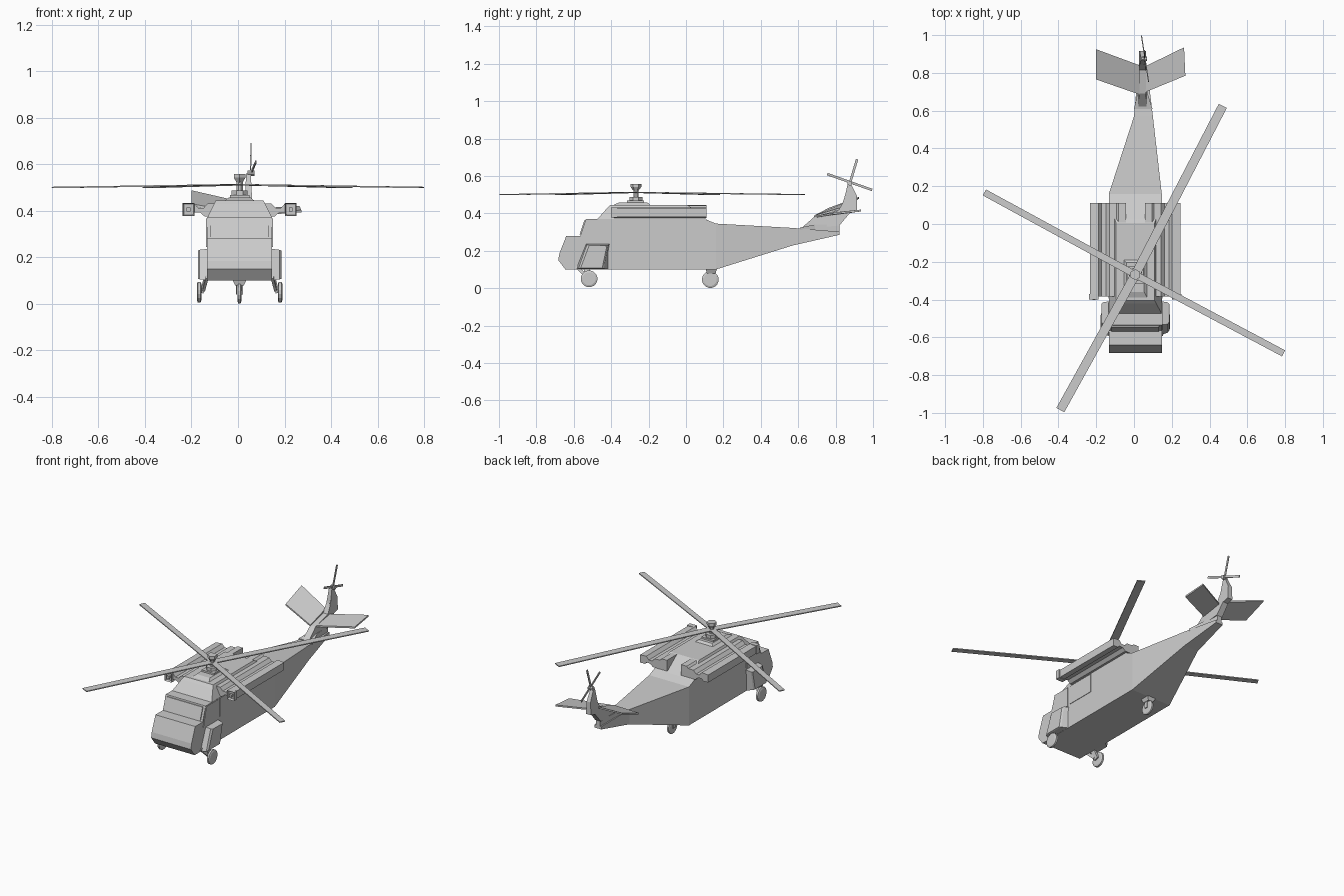
import bpy, bmesh, math
from mathutils import Vector

if "Cube" in bpy.data.objects:
    bpy.data.objects.remove(bpy.data.objects["Cube"])

CX = 0.007  # fuselage centre line
FIN_X = 0.045


def loft(name, rings):
    """Skin a list of equal-length point rings and cap both ends."""
    bm = bmesh.new()
    rs = [[bm.verts.new(p) for p in r] for r in rings]
    n = len(rs[0])
    for a, b in zip(rs, rs[1:]):
        for i in range(n):
            j = (i + 1) % n
            bm.faces.new((a[i], a[j], b[j], b[i]))
    bm.faces.new(rs[0])
    bm.faces.new(rs[-1])
    bmesh.ops.recalc_face_normals(bm, faces=bm.faces)
    me = bpy.data.meshes.new(name)
    bm.to_mesh(me)
    bm.free()
    ob = bpy.data.objects.new(name, me)
    bpy.context.collection.objects.link(ob)
    return ob


def side_prism(name, prof, x0, x1):
    return loft(name, [[(x, y, z) for y, z in prof] for x in (x0, x1)])


def rect_y(y, x0, x1, z0, z1):
    return [(x0, y, z0), (x1, y, z0), (x1, y, z1), (x0, y, z1)]


def rect_z(z, x0, x1, y0, y1):
    return [(x0, y0, z), (x1, y0, z), (x1, y1, z), (x0, y1, z)]


def box(name, x0, x1, y0, y1, z0, z1):
    return loft(name, [rect_y(y0, x0, x1, z0, z1), rect_y(y1, x0, x1, z0, z1)])


def bar(name, a, b, wide, w, t):
    """Flat bar from a to b; wide is the direction of its width."""
    a, b = Vector(a), Vector(b)
    d = (b - a).normalized()
    u = Vector(wide)
    u = (u - d * u.dot(d)).normalized()
    v = d.cross(u)
    sec = [(-1, -1), (1, -1), (1, 1), (-1, 1)]
    return loft(name, [[p + u * i * w / 2 + v * j * t / 2 for i, j in sec] for p in (a, b)])


def turned(name, prof, loc, sides, axis='Z'):
    """Lathe (radius, height) pairs about an axis."""
    rings = []
    for r, h in prof:
        ring = []
        for i in range(sides):
            a = 2 * math.pi * (i + .5) / sides
            c, s = r * math.cos(a), r * math.sin(a)
            ring.append(Vector(loc) + Vector((c, s, h) if axis == 'Z' else (h, c, s)))
        rings.append(ring)
    return loft(name, rings)


# Fuselage with stepped nose
side_prism("fuselage", [(-.59, .10), (-.645, .10), (-.683, .15), (-.677, .185), (-.64, .28), (-.565, .28),
                        (-.535, .37), (.10, .37), (.16, .345), (.16, .10)], -.133, .147)

# Tail boom, drifting toward the fin line
loft("tail_boom", [rect_y(.16, -.133, .147, .10, .345),
                   rect_y(.57, 0, .10, .228, .322),
                   rect_y(.82, .022, .070, .285, .302)])

# Fairing between boom and fin
loft("fin_fairing", [rect_y(.61, .0, .098, .31, .324),
                     rect_y(.69, .018, .072, .31, .34),
                     rect_y(.82, .03, .06, .30, .34)])

# Fin, thinner toward the top
fin = [(.61, .315), (.69, .385), (.815, .415), (.845, .47), (.865, .56), (.88, .56),
       (.915, .49), (.915, .41), (.875, .40), (.82, .335)]
loft("tail_fin", [[(FIN_X + s * (.022 - .05 * max(0, z - .32)), y, z) for y, z in fin] for s in (-1, 1)])

# Stabilisers: the left one is raised
stabs = {
    "left_stabiliser": [(.03, .685, .383), (-.20, .765, .425), (-.20, .925, .483), (.03, .84, .43)],
    "right_stabiliser": [(.06, .698, .383), (.272, .785, .398), (.265, .935, .415), (.06, .835, .405)],
}
for name, pts in stabs.items():
    loft(name, [[(x, y, z + d) for x, y, z in pts] for d in (-.005, .005)])

# Tail rotor
bar("tail_blade_1", (.077, .755, .61), (.040, .995, .525), (0, .3, 1), .013, .005)
bar("tail_blade_2", (.056, .915, .69), (.052, .84, .44), (0, 1, .3), .013, .005)
turned("tail_rotor_hub", [(.013, 0), (.013, .03)], (.04, .876, .562), 8, 'X')

# Upper housing on the cabin roof
loft("roof_housing", [rect_z(.368, -.133, .147, -.475, .11),
                      rect_z(.43, -.103, .117, -.42, .03),
                      rect_z(.445, -.095, .109, -.405, .005)])
loft("rotor_fairing", [rect_z(.44, -.06, .074, -.40, -.185),
                       rect_z(.457, -.04, .054, -.36, -.205)])

# Ridged engine slab and intake box on each side
ridge = [(.05, .375), (.05, .444), (.088, .443), (.10, .432), (.137, .431), (.155, .412), (.178, .412),
         (.195, .432), (.24, .428), (.24, .38), (.205, .38), (.195, .392), (.17, .392), (.15, .375)]
for s, side in ((-1, "left"), (1, "right")):
    loft(side + "_engine_slab", [[(CX + s * x, y, z) for x, z in ridge]
                                 for y in (-.385, .11)])
    # hollow intake frame
    bm = bmesh.new()
    bmesh.ops.create_cube(bm, size=1)
    for v in bm.verts:
        v.co = Vector((CX + s * .22 + v.co.x * .05, -.385 + v.co.y * .03, .405 + v.co.z * .055))
    bm.normal_update()
    front = [f for f in bm.faces if f.normal.y < -.9]
    bmesh.ops.inset_region(bm, faces=front, thickness=.009)
    for v in front[0].verts:
        v.co.y += .022
    me = bpy.data.meshes.new(side + "_intake")
    bm.to_mesh(me)
    bm.free()
    bpy.context.collection.objects.link(bpy.data.objects.new(side + "_intake", me))
    box(side + "_intake_core", CX + s * .22 - .008, CX + s * .22 + .008, -.402, -.37, .397, .413)

    # Cockpit and cabin windows
    xs = CX + s * .139
    box(side + "_cabin_window", xs, xs + s * .004, -.395, -.21, .25, .367)
    side_prism(side + "_cockpit_window", [(-.562, .245), (-.415, .245), (-.415, .367), (-.533, .367)],
               xs, xs + s * .005)

    # Wheel fairing, narrower at its outer face
    inner = [(-.59, .10), (-.535, .237), (-.408, .237), (-.41, .10)]
    outer = [(-.575, .105), (-.53, .232), (-.415, .23), (-.44, .105)]
    loft(side + "_wheel_fairing", [[(CX + s * .13, y, z) for y, z in inner],
                                   [(CX + s * .172, y, z) for y, z in outer],
                                   [(CX + s * .18, y + (.012 if y < -.5 else -.008), z * .95 + .008)
                                    for y, z in outer]])

    # Front wheel and leg
    turned(side + "_front_wheel", [(.035, -.010), (.045, -.006), (.045, .006), (.035, .010)],
           (CX + s * .174, -.518, .05), 16, 'X')
    bar(side + "_front_leg", (CX + s * .145, -.535, .115), (CX + s * .162, -.518, .05), (0, 1, 0), .03, .016)
    bar(side + "_leg_brace", (CX + s * .14, -.585, .115), (CX + s * .155, -.53, .06), (0, 1, 1), .018, .012)

# Windscreen panel
loft("windscreen", [[(-.118, -.569 + d, .288), (.132, -.569 + d, .288),
                     (.132, -.544 + d, .362), (-.118, -.544 + d, .362)] for d in (0, .012)])

# Rear wheel with mount
loft("rear_mount", [rect_z(.102, -.024, .036, .105, .165), rect_z(.078, -.012, .024, .112, .158)])
turned("rear_wheel", [(.035, -.009), (.045, -.005), (.045, .005), (.035, .009)],
       (.006, .13, .046), 16, 'X')
for s in (-1, 1):
    box("rear_fork", .006 + s * .010, .006 + s * .015, .12, .14, .04, .085)

# Main rotor mast and cap
HUB = Vector((CX, -.268, 0))
box("mast_base", -.035, .05, -.315, -.225, .45, .468)
turned("mast_collar", [(.037, .465), (.037, .488)], HUB, 8)
turned("mast", [(.015, .485), (.015, .535)], HUB, 8)
turned("mast_cap", [(.015, .522), (.029, .542), (.029, .558)], HUB, 6)

# Main blades
tips = [(.47, .625, .048), (-.39, -.985, .048), (-.792, .167, .036), (.792, -.685, .036)]
for i, (x, y, w) in enumerate(tips):
    a = HUB + Vector((0, 0, .512))
    bar("main_blade_%d" % (i + 1), a, (x, y, .50), (-(y - a.y), x - a.x, 0), w, .006)
